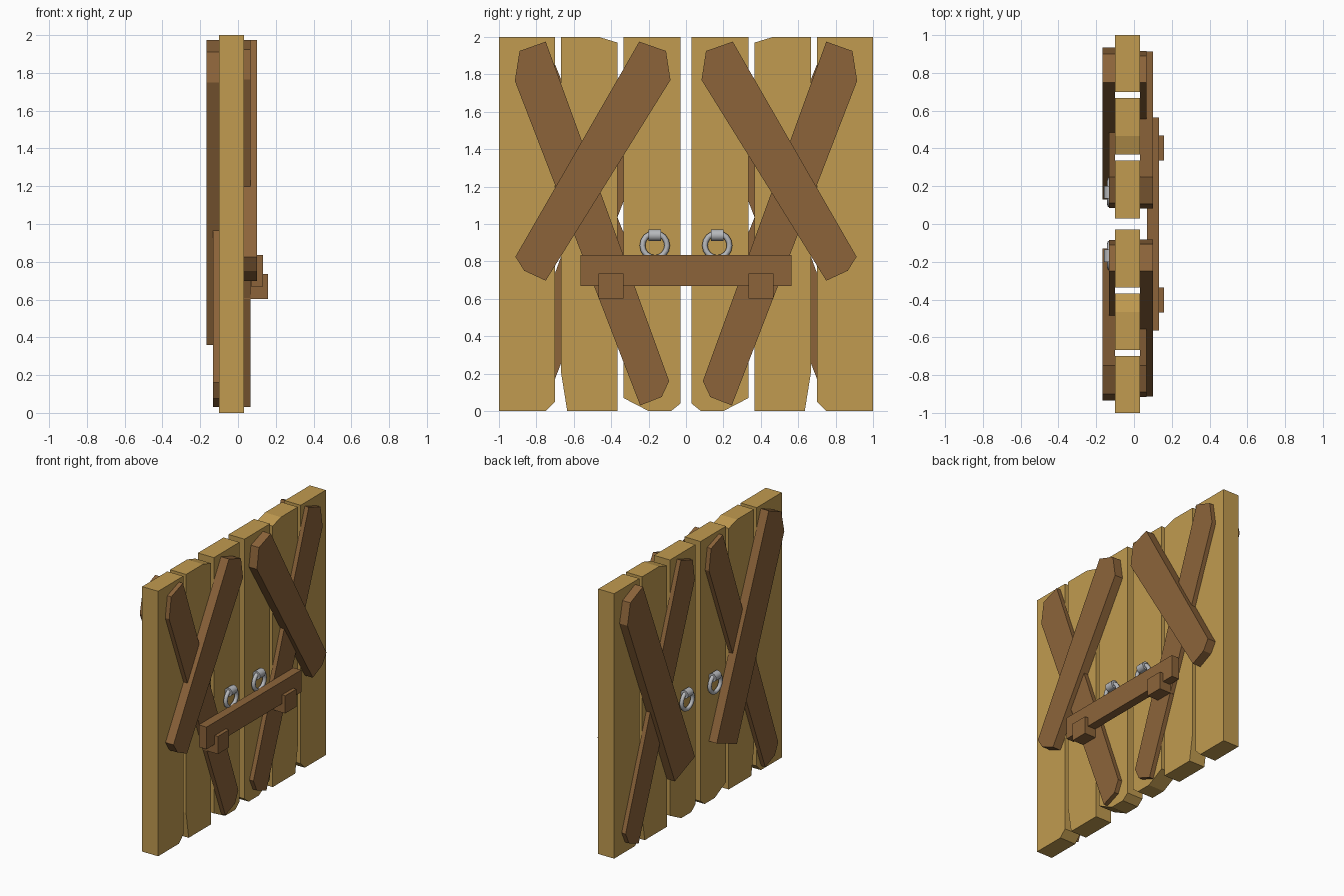
import bpy, bmesh, math

if "Cube" in bpy.data.objects:
    bpy.data.objects.remove(bpy.data.objects["Cube"])


def material(name, color):
    m = bpy.data.materials.new(name)
    m.diffuse_color = (*color, 1)
    m.use_nodes = True
    m.node_tree.nodes["Principled BSDF"].inputs["Base Color"].default_value = m.diffuse_color
    return m


PLANK = material("golden wood", (0.533, 0.328, 0.08))
BRACE = material("brown wood", (0.262, 0.127, 0.042))
METAL = material("grey metal", (0.47, 0.48, 0.5))


def board(name, outline, x0, x1, side, mat):
    """Extrude a (y, z) outline from x0 to x1; side = -1 mirrors it in y."""
    bm = bmesh.new()
    face = bm.faces.new([bm.verts.new((x0, side * y, z)) for y, z in outline])
    ext = bmesh.ops.extrude_face_region(bm, geom=[face])
    moved = [v for v in ext["geom"] if isinstance(v, bmesh.types.BMVert)]
    bmesh.ops.translate(bm, verts=moved, vec=(x1 - x0, 0, 0))
    bmesh.ops.recalc_face_normals(bm, faces=bm.faces)
    mesh = bpy.data.meshes.new(name)
    bm.to_mesh(mesh)
    bm.free()
    mesh.materials.append(mat)
    ob = bpy.data.objects.new(name, mesh)
    bpy.context.collection.objects.link(ob)
    return ob


def rect(y0, y1, z0, z1):
    return [(y0, z0), (y1, z0), (y1, z1), (y0, z1)]


def finish(name):
    ob = bpy.context.object
    ob.name = name
    ob.data.materials.append(METAL)
    bpy.ops.object.shade_smooth_by_angle(angle=math.radians(50))


# Planks with chipped corners
planks = {
    "inner_plank": [(0.08, 0), (0.20, 0), (0.335, 0.07), (0.335, 2), (0.03, 2), (0.03, 0.04)],
    "middle_plank": [(0.367, 0), (0.635, 0), (0.667, 0.2), (0.667, 2), (0.465, 2), (0.367, 1.97)],
    "outer_plank": [(0.75, 0), (1, 0), (1, 2), (0.70, 2), (0.70, 0.05)],
}

# Diagonal braces
long_brace = [(0.75, 1.975), (0.89, 1.925), (0.915, 1.765),
              (0.245, 0.03), (0.13, 0.075), (0.09, 0.16)]
short_brace = [(0.25, 1.975), (0.107, 1.925), (0.083, 1.77),
               (0.75, 0.697), (0.865, 0.75), (0.912, 0.825)]
back_brace = [(0.75, 1.975), (0.90, 1.91), (0.935, 1.75), (0.37, 0.36), (0.13, 0.455)]

for side, label in ((1, "right"), (-1, "left")):
    for name, outline in planks.items():
        board(f"{label}_{name}", outline, -0.10, 0.033, side, PLANK)
    board(f"{label}_front_long_brace", long_brace, 0.033, 0.066, side, BRACE)
    board(f"{label}_front_short_brace", short_brace, 0.033, 0.10, side, BRACE)
    board(f"{label}_back_long_brace", [(1 - y, z) for y, z in long_brace],
          -0.133, -0.10, side, BRACE)
    board(f"{label}_back_short_brace", back_brace, -0.166, -0.10, side, BRACE)
    # Bracket holding the bar
    board(f"{label}_bracket", rect(0.335, 0.468, 0.602, 0.735), 0.033, 0.16, side, BRACE)
    # Ring handles and their mounts on both faces
    for x, face in ((0.06, "front"), (-0.127, "back")):
        bpy.ops.mesh.primitive_torus_add(
            location=(x, side * 0.167, 0.885), rotation=(0, math.pi / 2, 0),
            major_segments=16, minor_segments=8, major_radius=0.066, minor_radius=0.015)
        finish(f"{label}_{face}_ring")
        bpy.ops.mesh.primitive_cylinder_add(
            vertices=12, radius=0.031, depth=0.066,
            location=(x, side * 0.167, 0.94), rotation=(math.pi / 2, 0, 0))
        finish(f"{label}_{face}_ring_mount")

# Locking bar across both doors
board("locking_bar", rect(-0.565, 0.565, 0.668, 0.835), 0.068, 0.133, 1, BRACE)
